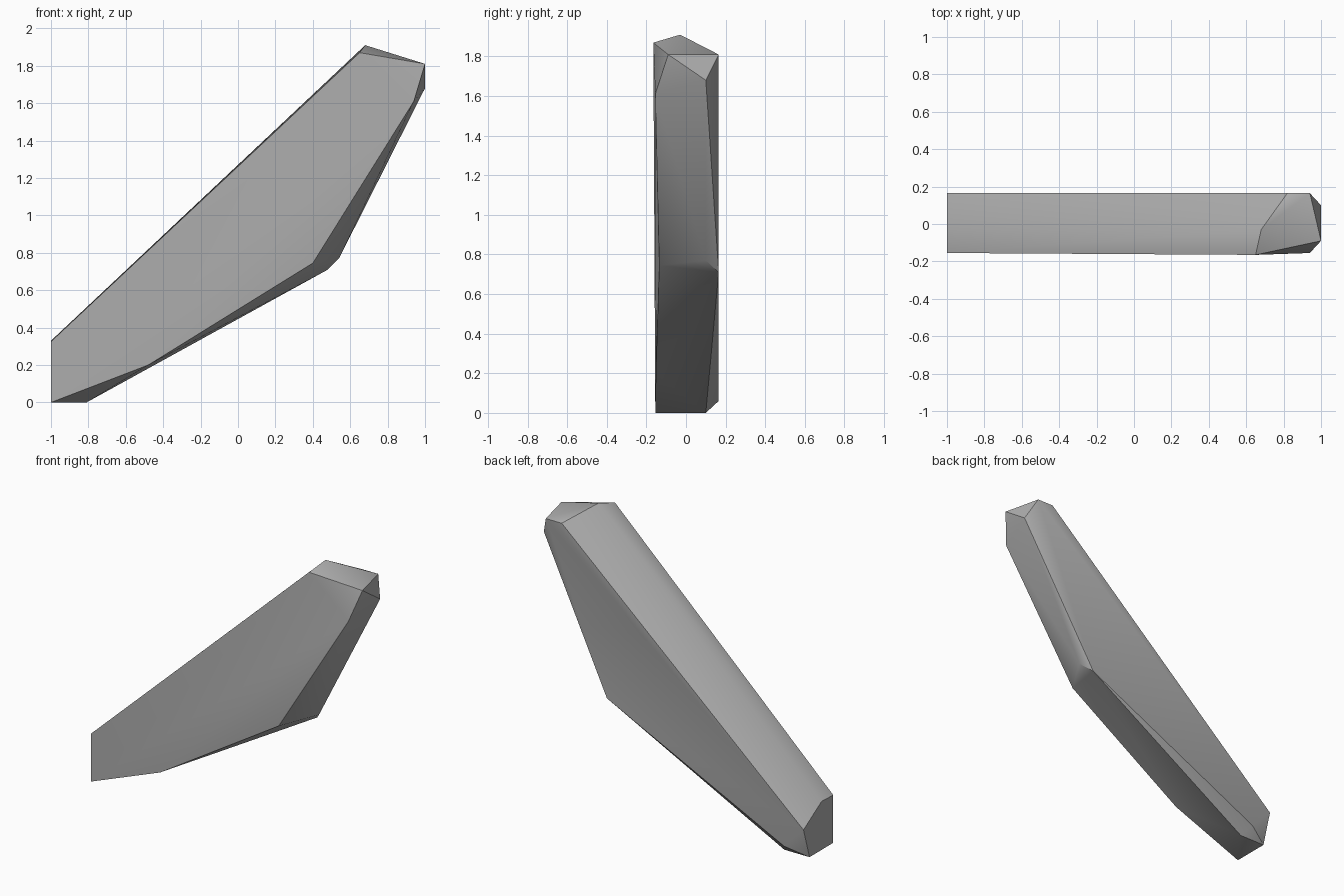
import bpy
import bmesh
import math

# Remove the default object
cube = bpy.data.objects.get("Cube")
if cube:
    bpy.data.objects.remove(cube, do_unlink=True)

# Single stone colour
stone = bpy.data.materials.new("stone_grey")
stone.use_nodes = True
grey = (0.42, 0.42, 0.42, 1.0)
stone.diffuse_color = grey
stone.node_tree.nodes["Principled BSDF"].inputs["Base Color"].default_value = grey

# Corners of the chipped slab
front_face = [(-1, -.155, 0), (-1, -.155, .325), (.65, -.165, 1.87),
              (.94, -.155, 1.61), (.4, -.135, .745), (-.48, -.152, .2)]
back_face = [(-1, .165, .21), (-.855, .165, .06), (.48, .165, .71),
             (.94, .165, 1.81), (.82, .165, 1.81)]
top_ridge = [(-1, -.03, .33), (.68, -.03, 1.91)]
upper_end = [(1, -.09, 1.81), (1, .1, 1.68)]
lower_edge = [(.54, .1, .77), (-.81, .1, 0), (-1, .1, 0)]

# Wrap the corners in a faceted shell
bm = bmesh.new()
for co in front_face + back_face + top_ridge + upper_end + lower_edge:
    bm.verts.new(co)
hull = bmesh.ops.convex_hull(bm, input=bm.verts)
loose = [v for v in bm.verts if not v.link_faces]
bmesh.ops.delete(bm, geom=loose, context='VERTS')
bmesh.ops.dissolve_limit(bm, angle_limit=math.radians(1),
                         verts=bm.verts, edges=bm.edges)
bmesh.ops.recalc_face_normals(bm, faces=bm.faces)

mesh = bpy.data.meshes.new("rock_slab")
bm.to_mesh(mesh)
bm.free()
mesh.materials.append(stone)
rock = bpy.data.objects.new("rock_slab", mesh)
bpy.context.collection.objects.link(rock)

# Soft shading over shallow edges, crisp at the chipped ones
bpy.ops.object.select_all(action='DESELECT')
rock.select_set(True)
bpy.context.view_layer.objects.active = rock
bpy.ops.object.shade_smooth_by_angle(angle=math.radians(32))
